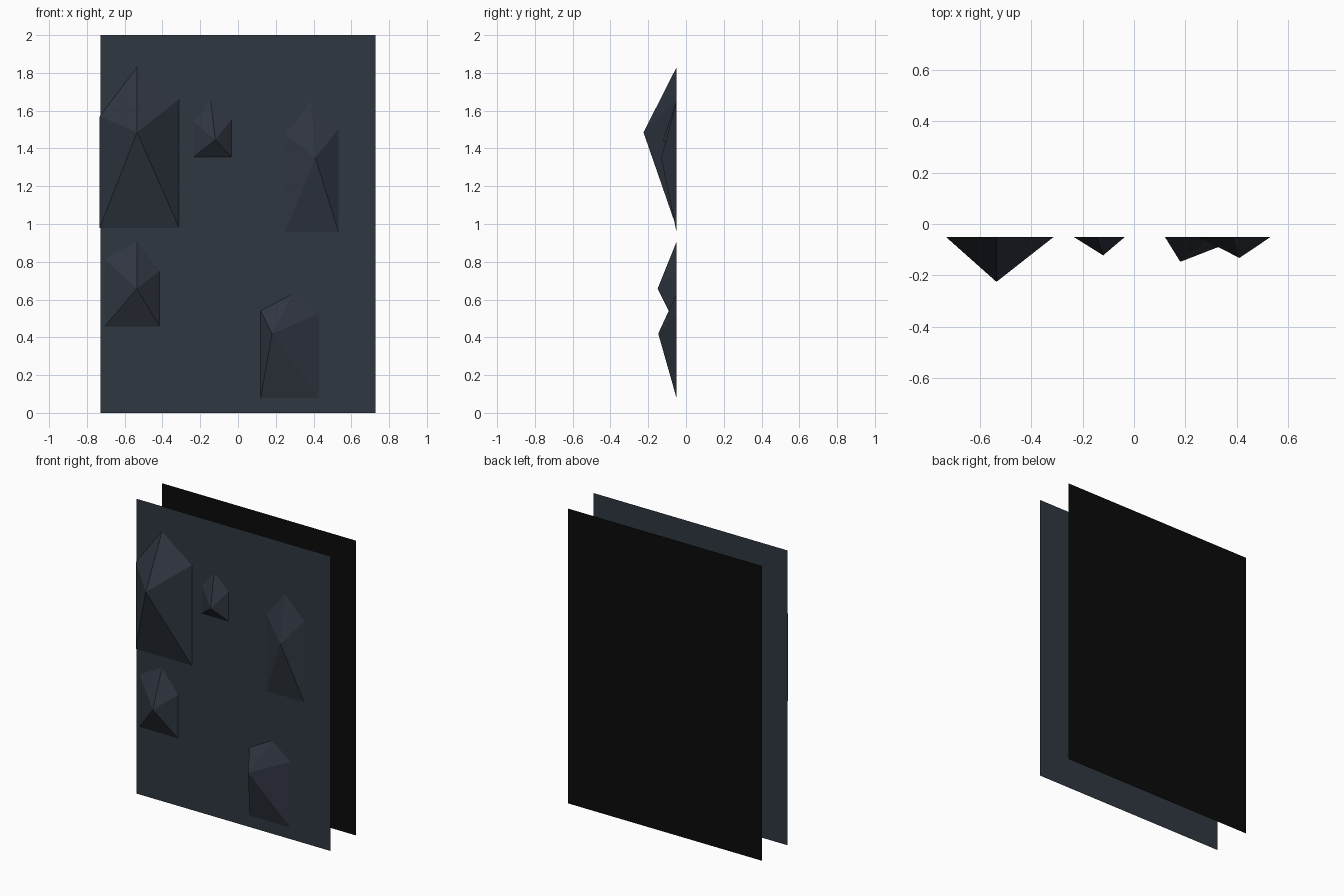
import bpy, bmesh

if "Cube" in bpy.data.objects:
    bpy.data.objects.remove(bpy.data.objects["Cube"])

WALL_Y = -0.05    # front stone sheet
BACK_Y = 0.225    # dark backing sheet


def material(name, rgb):
    m = bpy.data.materials.new(name)
    m.diffuse_color = (*rgb, 1)
    m.use_nodes = True
    m.node_tree.nodes["Principled BSDF"].inputs["Base Color"].default_value = m.diffuse_color
    return m


slate = material("slate", (0.029, 0.039, 0.052))
stone = material("blue_grey_stone", (0.029, 0.036, 0.052))
black = material("black", (0.003, 0.003, 0.003))


def finish(name, bm, mat):
    mesh = bpy.data.meshes.new(name)
    bm.to_mesh(mesh)
    bm.free()
    mesh.materials.append(mat)
    bpy.context.collection.objects.link(bpy.data.objects.new(name, mesh))


def sheet(name, y, mat, facing_front):
    """Upright rectangle without thickness."""
    w = 0.728
    corners = [(-w, y, 0), (w, y, 0), (w, y, 2), (-w, y, 2)]
    if not facing_front:
        corners.reverse()
    bm = bmesh.new()
    bm.faces.new([bm.verts.new(c) for c in corners])
    finish(name, bm, mat)


def rock(name, left, right, bottom, left_z, right_z, top, apex):
    """House-shaped outline on the wall, fanned to one protruding point."""
    outline = [(left, bottom), (right, bottom), (right, right_z), top, (left, left_z)]
    bm = bmesh.new()
    ring = [bm.verts.new((x, WALL_Y, z)) for x, z in outline]
    tip = bm.verts.new(apex)
    for i, v in enumerate(ring):
        bm.faces.new((v, ring[(i + 1) % len(ring)], tip))
    finish(name, bm, stone)


# Sheets
sheet("wall_front", WALL_Y, slate, True)
sheet("wall_back", BACK_Y, black, False)

# Protruding rocks
rock("rock_large", -0.732, -0.312, 0.98, 1.57, 1.66, (-0.535, 1.83), (-0.535, -0.225, 1.485))
rock("rock_small", -0.235, -0.035, 1.355, 1.54, 1.555, (-0.145, 1.655), (-0.12, -0.122, 1.445))
rock("rock_right", 0.25, 0.532, 0.957, 1.475, 1.505, (0.387, 1.65), (0.41, -0.132, 1.35))
rock("rock_low_left", -0.705, -0.415, 0.458, 0.813, 0.752, (-0.535, 0.907), (-0.535, -0.15, 0.658))
rock("rock_low_right", 0.12, 0.43, 0.078, 0.54, 0.525, (0.29, 0.63), (0.18, -0.147, 0.42))
